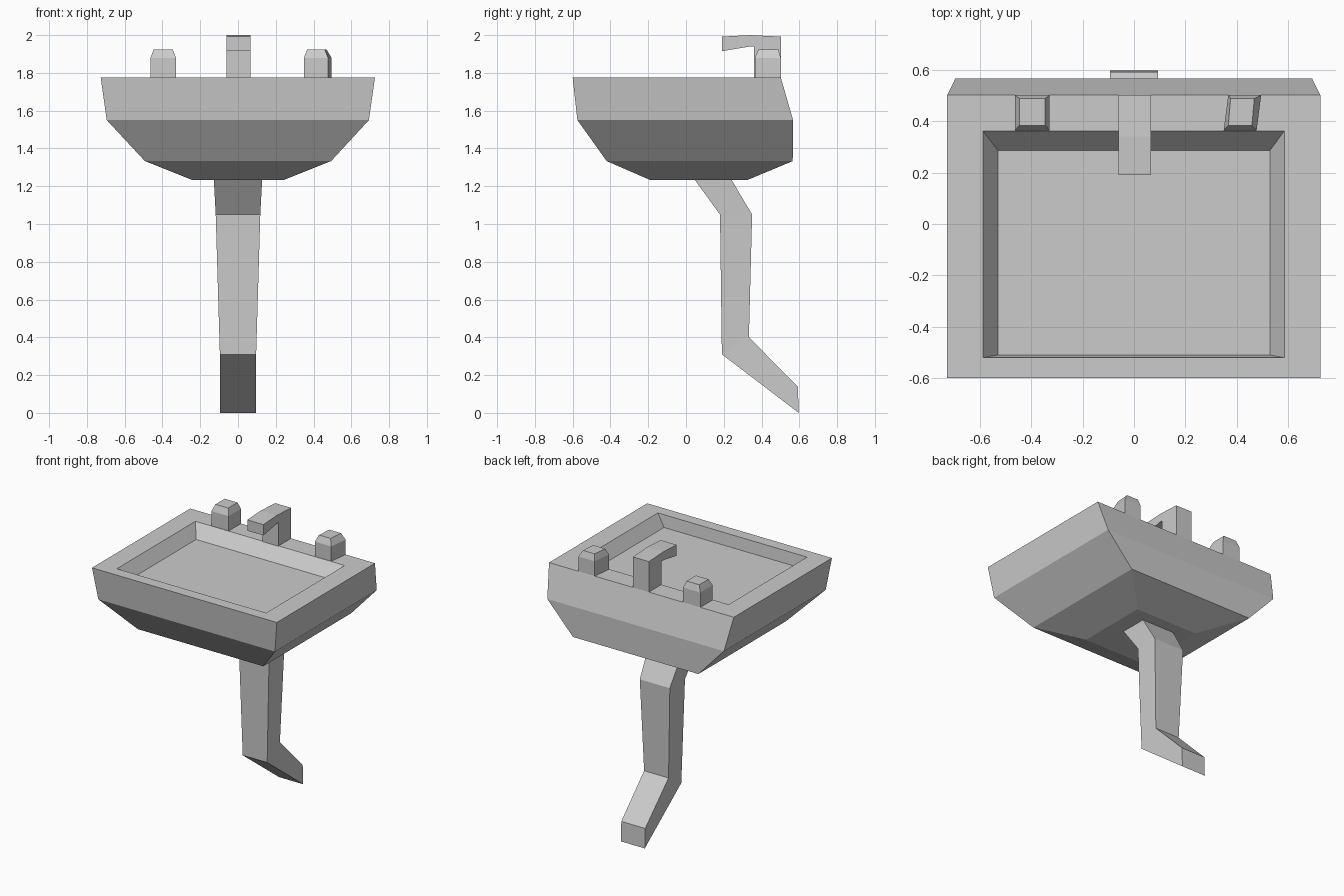
import bpy, bmesh

if "Cube" in bpy.data.objects:
    bpy.data.objects.remove(bpy.data.objects["Cube"])


def make_loft(name, rings, cap_start=True, cap_end=True):
    """Skin a stack of four-point rings and cap the ends."""
    bm = bmesh.new()
    loops = [[bm.verts.new(p) for p in ring] for ring in rings]
    for a, b in zip(loops, loops[1:]):
        for i in range(4):
            j = (i + 1) % 4
            bm.faces.new((a[i], a[j], b[j], b[i]))
    if cap_start:
        bm.faces.new(loops[0][::-1])
    if cap_end:
        bm.faces.new(loops[-1])
    bmesh.ops.recalc_face_normals(bm, faces=bm.faces)
    mesh = bpy.data.meshes.new(name)
    bm.to_mesh(mesh)
    bm.free()
    obj = bpy.data.objects.new(name, mesh)
    bpy.context.collection.objects.link(obj)
    return obj


def rect(x0, x1, y0, y1, z, shear=0.0):
    """Horizontal rectangle; shear slides the back edge along x."""
    return [(x0, y0, z), (x1, y0, z), (x1 + shear, y1, z), (x0 + shear, y1, z)]


# Basin: outer shell from the underside up, over the rim, down to the floor
make_loft("basin", [
    rect(-0.243, 0.243, -0.19, 0.325, 1.233),
    rect(-0.493, 0.493, -0.42, 0.565, 1.333),
    rect(-0.695, 0.693, -0.575, 0.567, 1.55),
    rect(-0.727, 0.725, -0.60, 0.502, 1.775),
    rect(-0.588, 0.585, -0.52, 0.362, 1.775),
    rect(-0.53, 0.53, -0.51, 0.287, 1.69),
])

# Bent pedestal leg: (front y, front z, back y, back z, half width)
leg = [
    (0.045, 1.236, 0.24, 1.236, 0.128),
    (0.18, 1.05, 0.35, 1.05, 0.118),
    (0.19, 0.31, 0.333, 0.40, 0.096),
    (0.597, 0.0, 0.592, 0.14, 0.094),
]
make_loft("leg", [
    [(-w, fy, fz), (w, fy, fz), (w, by, bz), (-w, by, bz)]
    for fy, fz, by, bz, w in leg
])

# Tap handles: block with a tapered cap, the right one slightly skewed
for name, x0, x1, shear in (("left_tap", -0.464, -0.328, 0.0),
                            ("right_tap", 0.349, 0.477, 0.018)):
    make_loft(name, [
        rect(x0, x1, 0.364, 0.502, 1.773, shear),
        rect(x0, x1, 0.364, 0.502, 1.88, shear),
        rect(x0 + 0.018, x1 - 0.018, 0.384, 0.488, 1.925, shear / 2),
    ])

# Spout: upright rising from the back rim and reaching over the bowl
spout = [
    (0.36, 1.773, 0.502, 1.773),
    (0.36, 1.94, 0.502, 1.992),
    (0.34, 1.94, 0.34, 2.0),
    (0.19, 1.915, 0.19, 1.992),
]
w = 0.063
make_loft("spout", [
    [(0.003 - w, ay, az), (0.003 + w, ay, az),
     (0.003 + w, by, bz), (0.003 - w, by, bz)]
    for ay, az, by, bz in spout
])
